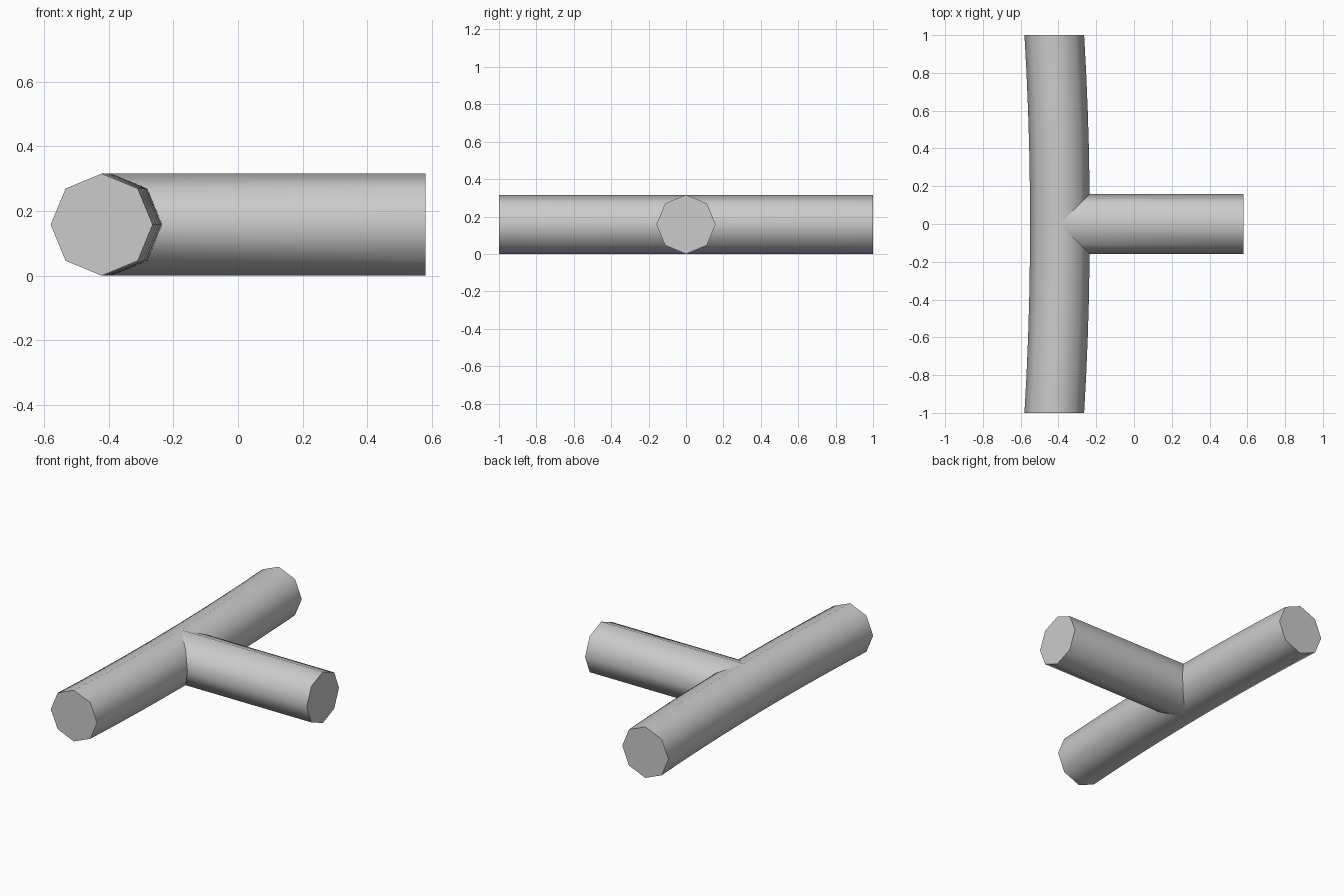
import bpy, bmesh, math

if "Cube" in bpy.data.objects:
    bpy.data.objects.remove(bpy.data.objects["Cube"])

R = 0.158          # pipe radius, octagonal section
SIDES = 8
X_END = 0.58


def bow(y):
    """Centre line of the gently bowed main pipe."""
    return -0.392 - 0.03 * y * y


def loft(name, rings, cap_start=True):
    bm = bmesh.new()
    loops = [[bm.verts.new(p) for p in ring] for ring in rings]
    for a, b in zip(loops, loops[1:]):
        for i in range(SIDES):
            j = (i + 1) % SIDES
            bm.faces.new((a[i], a[j], b[j], b[i]))
    if cap_start:
        bm.faces.new(loops[0][::-1])
    bm.faces.new(loops[-1])
    bmesh.ops.recalc_face_normals(bm, faces=bm.faces)
    mesh = bpy.data.meshes.new(name)
    bm.to_mesh(mesh)
    bm.free()
    obj = bpy.data.objects.new(name, mesh)
    bpy.context.collection.objects.link(obj)
    bpy.ops.object.select_all(action='DESELECT')
    obj.select_set(True)
    bpy.context.view_layer.objects.active = obj
    bpy.ops.object.shade_smooth_by_angle(angle=math.radians(50))
    return obj


octagon = [(R * math.cos(math.tau * i / SIDES), R * math.sin(math.tau * i / SIDES))
           for i in range(SIDES)]

# Main pipe: octagon swept along the bowed line, ends cut square to y
half = [R, 0.4, 0.6, 0.8, 1.0]
stations = [-y for y in reversed(half)] + [0.0] + half
loft("main_pipe", [[(bow(y) + u, y, R + v) for u, v in octagon] for y in stations])

# Branch pipe: mitred against the main pipe, square outer end
mitre = [(bow(u) + abs(u), u, R + v) for u, v in octagon]
outer = [(X_END, u, R + v) for u, v in octagon]
branch = loft("branch_pipe", [mitre, outer], cap_start=False)
